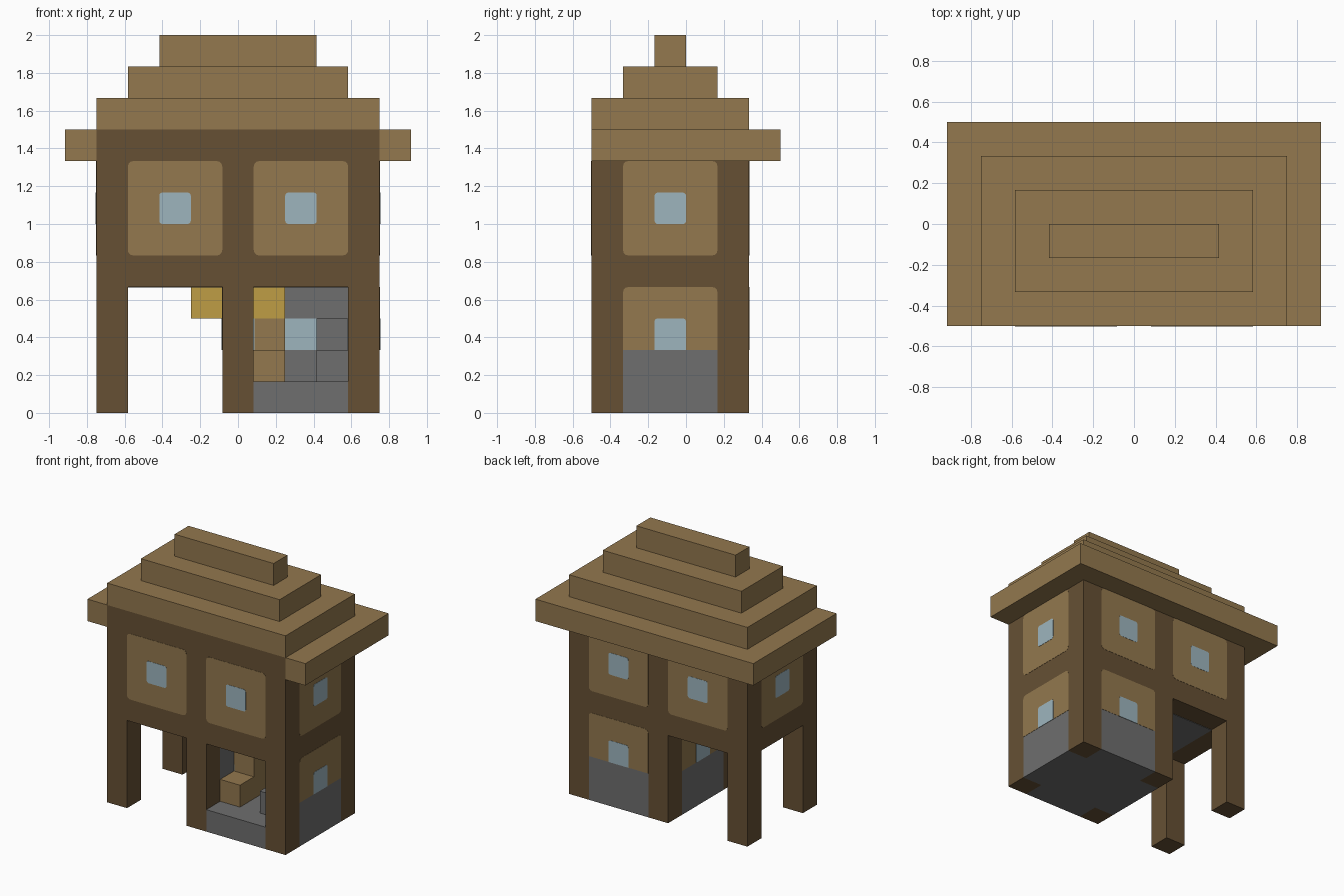
import bpy, bmesh
from math import pi, sin, cos, radians
from mathutils import Matrix, Vector

if "Cube" in bpy.data.objects:
    bpy.data.objects.remove(bpy.data.objects["Cube"])

UNIT = 1 / 6      # size of one building block; all sizes below are in blocks
SKIN = 0.02       # thickness of the painted plates


def material(name, rgb):
    linear = [((c / 255 + 0.055) / 1.055) ** 2.4 for c in rgb] + [1.0]
    mat = bpy.data.materials.new(name)
    mat.use_nodes = True
    mat.diffuse_color = linear
    bsdf = next(n for n in mat.node_tree.nodes if n.type == 'BSDF_PRINCIPLED')
    bsdf.inputs["Base Color"].default_value = linear
    bsdf.inputs["Roughness"].default_value = 0.9
    return mat


PLANK = material("light planks", (147, 120, 78))
TIMBER = material("dark timber", (102, 80, 52))
STONE = material("grey stone", (110, 110, 110))
GLASS = material("pale blue glass", (157, 181, 190))
LAMP = material("lantern yellow", (191, 157, 69))


def prism(name, mat, outline, direction, frame=Matrix.Identity(4)):
    """Extrude a flat outline along a direction into a closed solid."""
    bm = bmesh.new()
    face = bm.faces.new([bm.verts.new(p) for p in outline])
    result = bmesh.ops.extrude_face_region(bm, geom=[face], use_keep_orig=True)
    moved = [g for g in result["geom"] if isinstance(g, bmesh.types.BMVert)]
    bmesh.ops.translate(bm, verts=moved, vec=Vector(direction))
    bmesh.ops.recalc_face_normals(bm, faces=bm.faces)
    bm.transform(Matrix.Scale(UNIT, 4) @ frame)
    mesh = bpy.data.meshes.new(name)
    bm.to_mesh(mesh)
    bm.free()
    mesh.materials.append(mat)
    obj = bpy.data.objects.new(name, mesh)
    bpy.context.collection.objects.link(obj)
    return obj


def box(name, mat, x, y, z, frame=Matrix.Identity(4)):
    outline = [(x[0], y[0], z[0]), (x[1], y[0], z[0]),
               (x[1], y[1], z[0]), (x[0], y[1], z[0])]
    return prism(name, mat, outline, (0, 0, z[1] - z[0]), frame)


def plate(name, mat, half, z, radius, lift, frame, square_base=False):
    """Thin rounded plate lying on a wall's outer face."""
    points = []
    corners = [(half, z[1], 0), (-half, z[1], 1), (-half, z[0], 2), (half, z[0], 3)]
    for cx, cz, quarter in corners:
        if square_base and quarter > 1:
            points.append((cx, 0, cz))
            continue
        ox = cx - radius if cx > 0 else cx + radius
        oz = cz - radius if cz == z[1] else cz + radius
        for step in range(4):
            a = (quarter + step / 3) * pi / 2
            points.append((ox + radius * cos(a), 0, oz + radius * sin(a)))
    return prism(name, mat, points, (0, -lift, 0), frame)


def bay_frame(x, y, degrees):
    return Matrix.Translation((x, y, 0)) @ Matrix.Rotation(radians(degrees), 4, 'Z')


# Upper storey and its six windowed bays
box("upper_storey", TIMBER, (-4.5, 4.5), (-3, 2), (4, 9))
upper = {"front_right": (-2, -3, 0), "front_left": (2, -3, 0),
         "back_right": (-2, 2, 180), "back_left": (2, 2, 180),
         "side_left": (4.5, -0.5, 90), "side_right": (-4.5, -0.5, -90)}
for side, spot in upper.items():
    frame = bay_frame(*spot)
    plate(f"upper_panel_{side}", PLANK, 1.5, (5, 8), 0.17, SKIN / 2, frame)
    plate(f"upper_window_{side}", GLASS, 0.5, (6, 7), 0.1, SKIN, frame)

# Posts carrying the upper storey
for x in (-4, 0, 4):
    for y, row in ((-2.5, "front"), (1.5, "back")):
        box(f"{row}_post", TIMBER, (x - 0.5, x + 0.5), (y - 0.5, y + 0.5), (0, 4))

# Ground floor walls: stone base and lining, panelled top half with a window
lower = {"side": (4.5, -0.5, 90), "back": (2, 2, 180), "porch": (-0.5, -0.5, -90)}
for side, spot in lower.items():
    frame = bay_frame(*spot)
    box(f"stone_base_{side}", STONE, (-1.5, 1.5), (0, 0.5), (0, 2), frame)
    box(f"timber_wall_{side}", TIMBER, (-1.5, 1.5), (0, 0.5), (2, 4), frame)
    box(f"stone_lining_{side}", STONE, (-1.5, 1.5), (0.5, 1), (0, 4), frame)
    plate(f"lower_panel_{side}", PLANK, 1.5, (2, 4), 0.17, SKIN / 2, frame, True)
    plate(f"lower_window_{side}", GLASS, 0.5, (2, 3), 0.1, SKIN, frame, True)
    box(f"inner_pane_{side}", GLASS, (-0.5, 0.5), (1, 1 + SKIN), (2, 3), frame)

# Room floor, reaching the front doorway, and stone ceilings
box("room_floor", STONE, (0.5, 3.5), (-3, -2), (0, 1))
box("room_floor_rear", STONE, (0.5, 3.5), (-2, 1), (0, 1))
for name, x in (("porch_ceiling", (-3.5, -0.5)), ("room_ceiling", (0.5, 3.5))):
    box(name, STONE, x, (-2, 1), (4 - SKIN, 4))

# Wooden stairs and stone ledges inside the room
for i in range(2):
    box("wooden_step", PLANK, (0.5, 1.5), (i - 2, i - 1), (1, 2 + i))
box("stone_ledge", STONE, (2.5, 3.5), (-2, -1), (1, 2))
box("stone_shelf", STONE, (2.5, 3.5), (0, 1), (1, 3))

# Lanterns on both faces of the porch wall
for x in (-1, 1):
    box("lantern", LAMP, (x - 0.5, x + 0.5), (-1, 0), (3, 4 - SKIN))

# Eaves wrapping the sides and back, then the stepped roof
eaves = [(-5.5, -3), (-4.5, -3), (-4.5, 2), (4.5, 2),
         (4.5, -3), (5.5, -3), (5.5, 3), (-5.5, 3)]
prism("eaves", PLANK, [(x, y, 8) for x, y in eaves], (0, 0, 1))
for i in range(3):
    box("roof_tier", PLANK, (i - 4.5, 4.5 - i), (i - 3, 2 - i), (9 + i, 10 + i))
